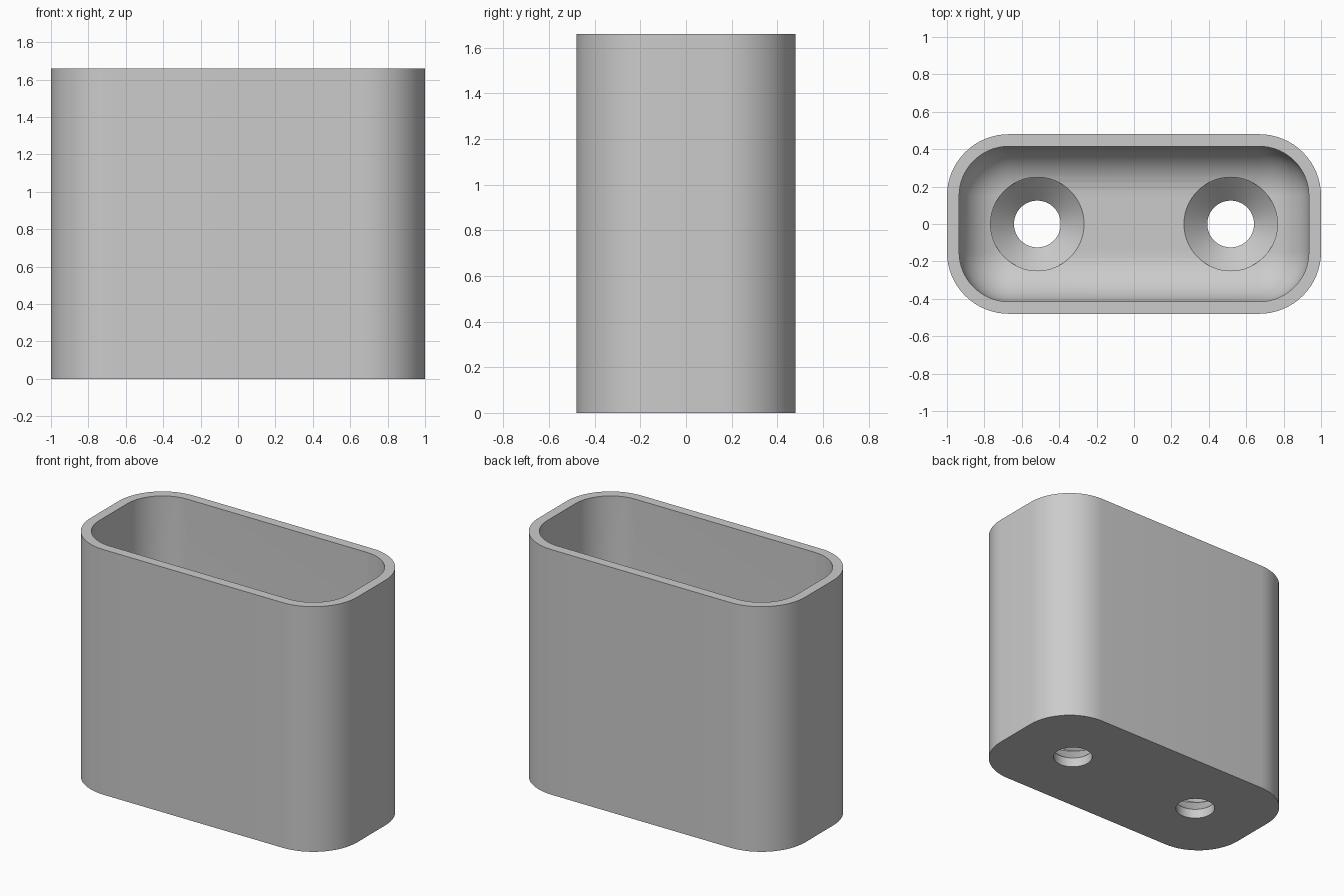
import bpy, bmesh
from math import sin, cos, pi

cube = bpy.data.objects.get("Cube")
if cube:
    bpy.data.objects.remove(cube, do_unlink=True)

HALF_X, HALF_Y, HEIGHT, CORNER = 1.0, 0.48, 1.66, 0.33
WALL, FLOOR, FILLET = 0.065, 0.19, 0.26
HOLE_X, HOLE_R, HEAD_R = 0.517, 0.125, 0.25

grey = bpy.data.materials.new("light grey")
grey.use_nodes = True
grey.diffuse_color = (0.6, 0.6, 0.6, 1)
grey.node_tree.nodes["Principled BSDF"].inputs["Base Color"].default_value = (0.6, 0.6, 0.6, 1)


def rounded_ring(bm, inset, z, steps=16):
    """Rounded rectangle, inset from the outer outline."""
    r = CORNER - inset
    cx, cy = HALF_X - CORNER, HALF_Y - CORNER
    ring = []
    for q, (sx, sy) in enumerate([(1, 1), (-1, 1), (-1, -1), (1, -1)]):
        for i in range(steps + 1):
            a = (q + i / steps) * pi / 2
            ring.append(bm.verts.new((sx * cx + r * cos(a), sy * cy + r * sin(a), z)))
    return ring


def circle_ring(bm, x, r, z, n=64):
    return [bm.verts.new((x + r * cos(2 * pi * i / n), r * sin(2 * pi * i / n), z))
            for i in range(n)]


def loft(bm, rings):
    """Join rings in order and cap both ends."""
    for a, b in zip(rings, rings[1:]):
        for i in range(len(a)):
            j = (i + 1) % len(a)
            bm.faces.new((a[i], a[j], b[j], b[i]))
    bm.faces.new(rings[0][::-1])
    bm.faces.new(rings[-1])


def make_object(name, bm):
    bmesh.ops.recalc_face_normals(bm, faces=bm.faces)
    mesh = bpy.data.meshes.new(name)
    bm.to_mesh(mesh)
    bm.free()
    mesh.materials.append(grey)
    obj = bpy.data.objects.new(name, mesh)
    bpy.context.collection.objects.link(obj)
    return obj


# Cup: outer wall, flat rim, inner wall, rounded transition to the floor
bm = bmesh.new()
rings = [rounded_ring(bm, 0, 0), rounded_ring(bm, 0, HEIGHT), rounded_ring(bm, WALL, HEIGHT)]
for k in range(13):
    a = k / 12 * pi / 2
    rings.append(rounded_ring(bm, WALL + FILLET * (1 - cos(a)), FLOOR + FILLET * (1 - sin(a))))
loft(bm, rings)
cup = make_object("cup_body", bm)

# Countersunk screw holes
bm = bmesh.new()
for x in (-HOLE_X, HOLE_X):
    profile = [(HOLE_R, -0.1), (HOLE_R, 0.065), (HEAD_R, FLOOR - 0.001), (HEAD_R, 0.6)]
    loft(bm, [circle_ring(bm, x, r, z) for r, z in profile])
cutter = make_object("screw_hole_cutter", bm)
cutter.hide_render = True

cut = cup.modifiers.new("screw_holes", "BOOLEAN")
cut.operation = "DIFFERENCE"
cut.solver = "EXACT"
cut.object = cutter

bpy.ops.object.select_all(action="DESELECT")
cup.select_set(True)
bpy.context.view_layer.objects.active = cup
bpy.ops.object.modifier_apply(modifier=cut.name)
bpy.data.objects.remove(cutter, do_unlink=True)
bpy.ops.object.shade_smooth_by_angle(angle=pi / 6)
